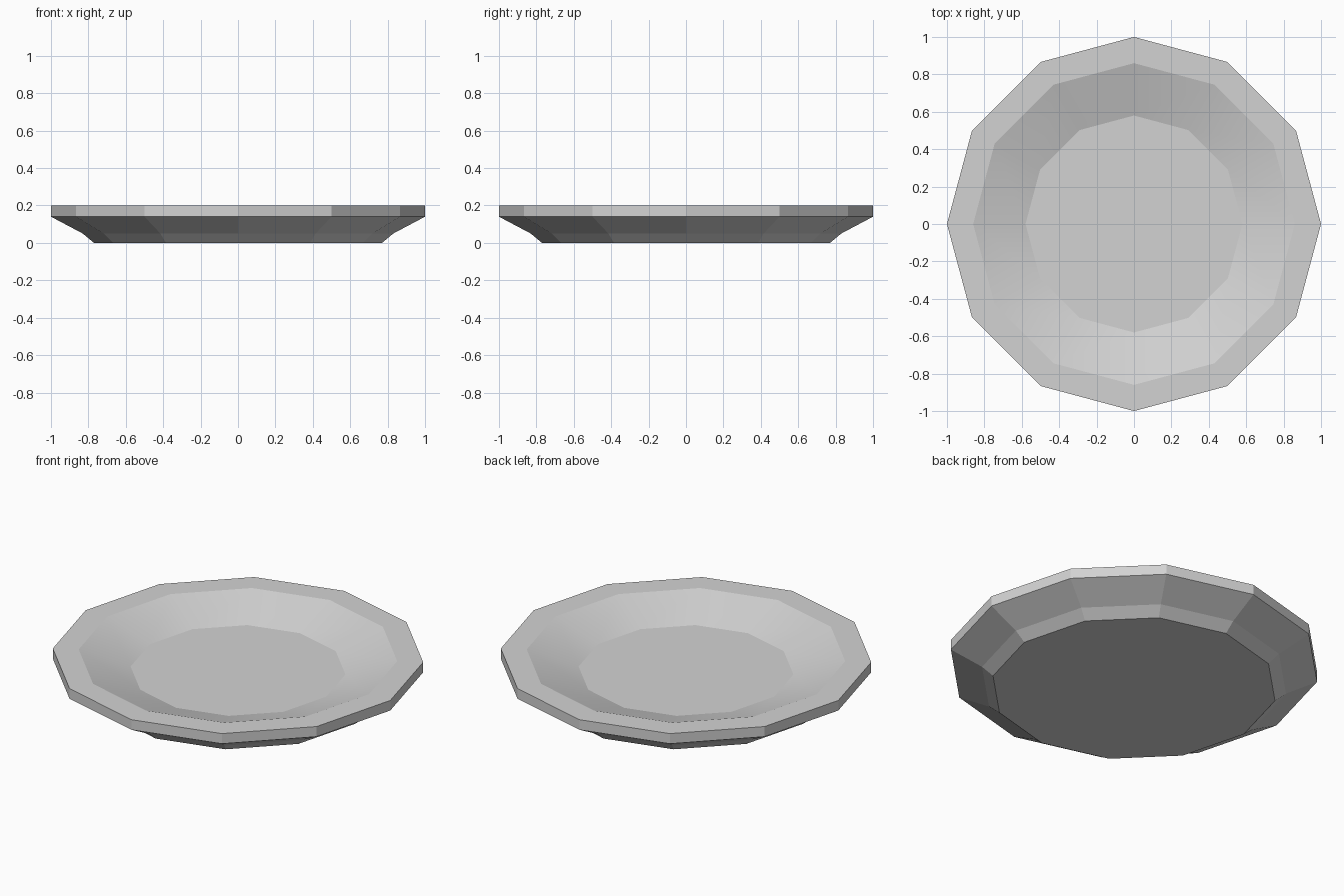
import bpy
import bmesh
from math import cos, sin, tau

SIDES = 12
# Radius and height of each ring, from the underside round the rim to the inner floor
PROFILE = [(0.77, 0), (0.83, 0.05), (1, 0.14), (1, 0.2), (0.86, 0.2), (0.58, 0.11)]

cube = bpy.data.objects.get("Cube")
if cube:
    bpy.data.objects.remove(cube, do_unlink=True)


def make_material(name, colour):
    mat = bpy.data.materials.new(name)
    mat.use_nodes = True
    mat.diffuse_color = colour
    mat.node_tree.nodes["Principled BSDF"].inputs["Base Color"].default_value = colour
    return mat


def make_ring(bm, radius, height):
    angles = [tau * i / SIDES for i in range(SIDES)]
    return [bm.verts.new((radius * cos(a), radius * sin(a), height)) for a in angles]


# Plate body: rings joined by bands, closed by the base and the floor
bm = bmesh.new()
rings = [make_ring(bm, r, z) for r, z in PROFILE]
bands = []
for low, high in zip(rings, rings[1:]):
    band = []
    for i in range(SIDES):
        j = (i + 1) % SIDES
        band.append(bm.faces.new((low[i], low[j], high[j], high[i])))
    bands.append(band)
bm.faces.new(rings[0][::-1])
bm.faces.new(rings[-1])

# Inner slope is shaded smoothly around, with crisp creases at its rims
for face in bands[-1]:
    face.smooth = True
for ring in rings:
    for i in range(SIDES):
        bm.edges.get((ring[i], ring[(i + 1) % SIDES])).smooth = False
bmesh.ops.recalc_face_normals(bm, faces=bm.faces)

mesh = bpy.data.meshes.new("plate")
bm.to_mesh(mesh)
bm.free()
mesh.materials.append(make_material("pale grey", (0.65, 0.65, 0.65, 1)))
plate = bpy.data.objects.new("plate", mesh)
bpy.context.collection.objects.link(plate)
